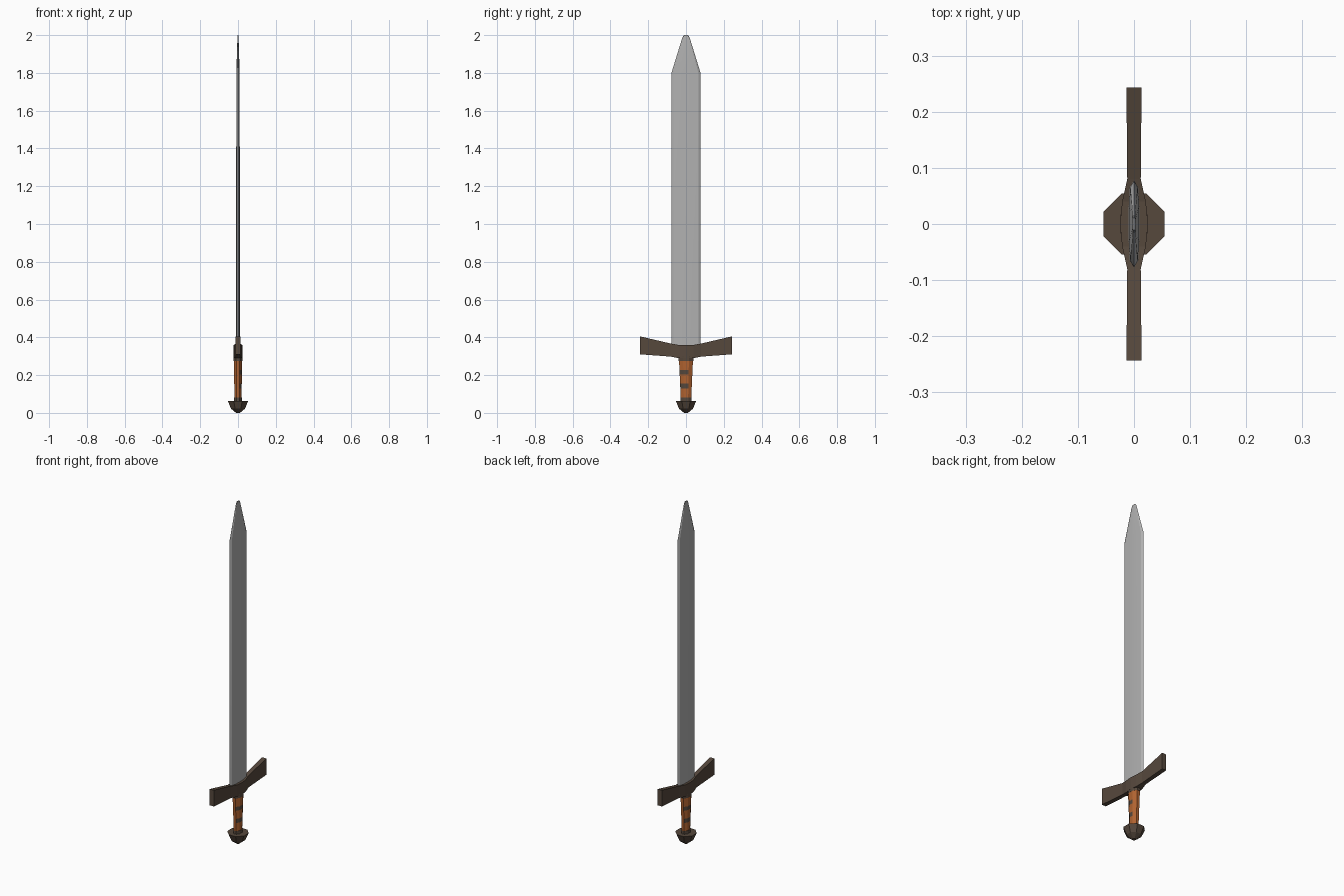
import bpy, bmesh, math

if "Cube" in bpy.data.objects:
    bpy.data.objects.remove(bpy.data.objects["Cube"])

def material(name, rgb):
    m = bpy.data.materials.new(name)
    m.diffuse_color = (*rgb, 1)
    m.use_nodes = True
    m.node_tree.nodes["Principled BSDF"].inputs["Base Color"].default_value = m.diffuse_color
    return m

STEEL = material("steel grey", (0.44, 0.44, 0.44))
BROWN = material("dark brown", (0.093, 0.065, 0.046))
LEATHER = material("orange leather", (0.44, 0.125, 0.03))

def loft(name, rings, mats, smooth=None):
    """Skin a stack of equal-length closed rings and cap both ends."""
    bm = bmesh.new()
    rows = [[bm.verts.new(p) for p in ring] for ring in rings]
    n = len(rows[0])
    for a, b in zip(rows, rows[1:]):
        for i in range(n):
            j = (i + 1) % n
            bm.faces.new((a[i], a[j], b[j], b[i]))
    bm.faces.new(rows[0][::-1])
    bm.faces.new(rows[-1])
    bmesh.ops.recalc_face_normals(bm, faces=bm.faces)
    me = bpy.data.meshes.new(name)
    bm.to_mesh(me)
    bm.free()
    ob = bpy.data.objects.new(name, me)
    bpy.context.collection.objects.link(ob)
    for m in mats:
        me.materials.append(m)
    if smooth:
        bpy.ops.object.select_all(action='DESELECT')
        ob.select_set(True)
        bpy.context.view_layer.objects.active = ob
        bpy.ops.object.shade_smooth_by_angle(angle=math.radians(smooth))
    return ob

def octagon(rx, ry, z):
    """Octagon whose flat sides lie at +-rx and +-ry."""
    k = 1 / math.cos(math.pi / 8)
    angles = [math.pi / 8 + i * math.pi / 4 for i in range(8)]
    return [(rx * k * math.cos(a), ry * k * math.sin(a), z) for a in angles]

# Blade: flattened lens section narrowing to a blunt tip
def blade_ring(w, t, z):
    half = [(0, -w), (0.75 * t, -0.85 * w), (0.95 * t, -0.4 * w),
            (t, 0), (0.95 * t, 0.4 * w), (0.75 * t, 0.85 * w)]
    return [(x, y, z) for x, y in half] + [(-x, -y, z) for x, y in half]

loft("blade", [blade_ring(0.077, 0.010, 0.33), blade_ring(0.077, 0.009, 1.80),
               blade_ring(0.019, 0.003, 1.988), blade_ring(0.011, 0.002, 2.0)],
     [STEEL], 25)

# Crossguard: flared arms with a thicker middle; (y, half thickness, bottom, top)
side = [(0.243, 0.0135, 0.310, 0.405), (0.08, 0.012, 0.298, 0.367),
        (0.04, 0.021, 0.290, 0.360)]
stations = ([(-y, t, b, u) for y, t, b, u in side] + [(0, 0.025, 0.290, 0.360)]
            + side[::-1])
loft("crossguard", [[(-t, y, b), (t, y, b), (t, y, u), (-t, y, u)]
                    for y, t, b, u in stations], [BROWN])

# Grip: tapered octagon with two partial dark wraps
levels = [0.06, 0.13, 0.155, 0.203, 0.226, 0.295]
grip = loft("grip", [octagon(0.018 + 0.02 * (z - 0.06), 0.027 + 0.045 * (z - 0.06), z)
                     for z in levels], [LEATHER, BROWN])
for f in grip.data.polygons:
    c = f.center
    wrapped = 0.13 < c.z < 0.155 or 0.203 < c.z < 0.226
    if wrapped and abs(c.x) > 0.008 and c.x * c.y < 1e-5:
        f.material_index = 1

# Collars at both ends of the grip
loft("upper_collar", [octagon(0.023, 0.039, 0.276), octagon(0.024, 0.040, 0.300)], [BROWN])
loft("lower_collar", [octagon(0.020, 0.029, 0.060), octagon(0.020, 0.029, 0.082)], [BROWN])

# Pommel: octagonal cap tapering downwards
loft("pommel", [octagon(0.010, 0.010, 0.0), octagon(0.037, 0.037, 0.022),
                octagon(0.054, 0.054, 0.064)], [BROWN])
